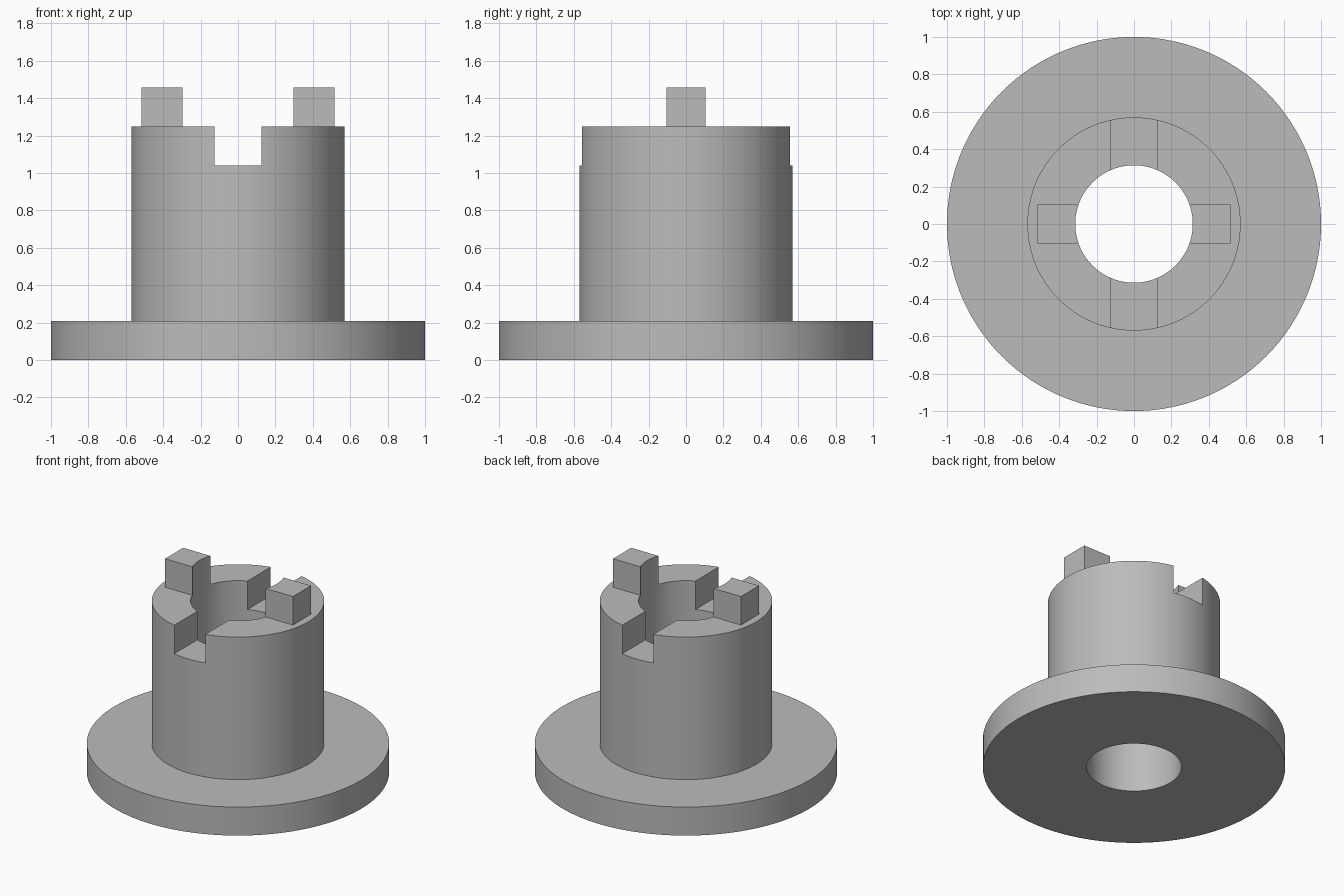
import bpy

cube = bpy.data.objects.get("Cube")
if cube:
    bpy.data.objects.remove(cube, do_unlink=True)

SEGMENTS = 128
FLANGE_R, BARREL_R, BORE_R = 1.0, 0.57, 0.314
FLANGE_TOP, SLOT_FLOOR, BARREL_TOP, LUG_TOP = 0.208, 1.04, 1.248, 1.456
LUG_REACH, LUG_WIDTH, SLOT_WIDTH = 0.516, 0.208, 0.25

grey = bpy.data.materials.new("plain grey")
grey.use_nodes = True
colour = (0.5, 0.5, 0.5, 1)
grey.diffuse_color = colour
grey.node_tree.nodes["Principled BSDF"].inputs["Base Color"].default_value = colour


def finish(name):
    obj = bpy.context.object
    obj.name = name
    obj.data.materials.append(grey)
    return obj


def cylinder(name, radius, low, high):
    bpy.ops.mesh.primitive_cylinder_add(vertices=SEGMENTS, radius=radius, depth=high - low,
                                        location=(0, 0, (low + high) / 2))
    return finish(name)


def bar(name, size_x, size_y, low, high):
    bpy.ops.mesh.primitive_cube_add(size=1, location=(0, 0, (low + high) / 2))
    bpy.context.object.scale = (size_x, size_y, high - low)
    bpy.ops.object.transform_apply(location=False, rotation=False, scale=True)
    return finish(name)


def combine(target, tool, operation):
    tool.hide_render = True
    mod = target.modifiers.new(tool.name, 'BOOLEAN')
    mod.operation, mod.solver, mod.object = operation, 'EXACT', tool
    bpy.context.view_layer.objects.active = target
    bpy.ops.object.modifier_apply(modifier=mod.name)
    bpy.data.objects.remove(tool, do_unlink=True)


# Flange with the barrel standing on it
body = cylinder("flanged_coupling", FLANGE_R, 0, FLANGE_TOP)
combine(body, cylinder("barrel", BARREL_R, FLANGE_TOP / 2, BARREL_TOP), 'UNION')

# Drive lugs left and right, slots front and back, then the through bore
combine(body, bar("lugs", 2 * LUG_REACH, LUG_WIDTH, SLOT_FLOOR + 0.1, LUG_TOP), 'UNION')
combine(body, bar("slots", SLOT_WIDTH, 2 * FLANGE_R, SLOT_FLOOR, LUG_TOP + 0.1), 'DIFFERENCE')
combine(body, cylinder("bore", BORE_R, -0.1, LUG_TOP + 0.2), 'DIFFERENCE')

# Smooth round walls, crisp edges
bpy.ops.object.select_all(action='DESELECT')
body.select_set(True)
bpy.context.view_layer.objects.active = body
bpy.ops.object.shade_smooth_by_angle()
